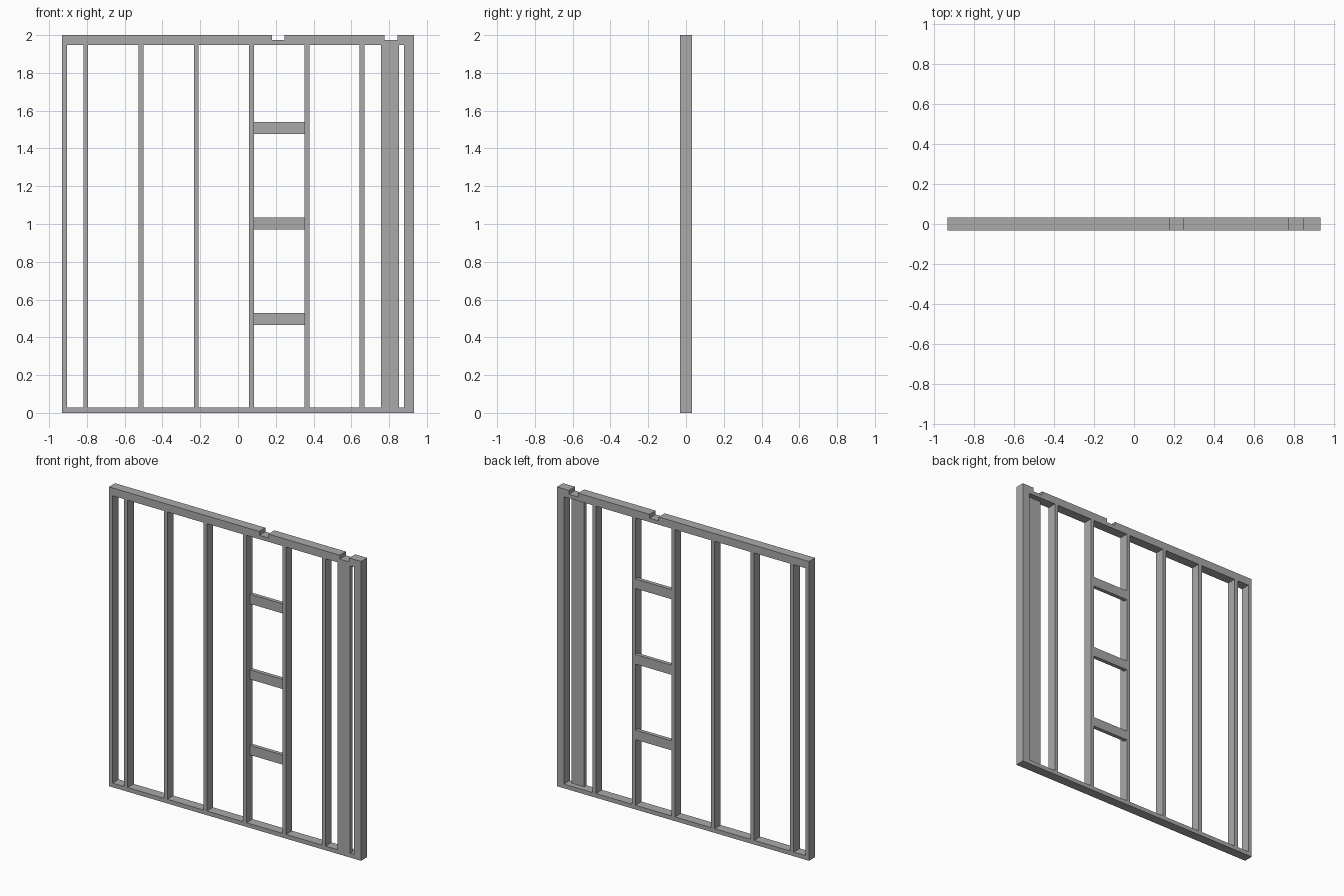
import bpy

cube = bpy.data.objects.get("Cube")
if cube:
    bpy.data.objects.remove(cube, do_unlink=True)

# One plain grey for the whole frame
grey = bpy.data.materials.new("frame grey")
grey.use_nodes = True
GREY = (0.4, 0.4, 0.4, 1)
grey.diffuse_color = GREY
grey.node_tree.nodes["Principled BSDF"].inputs["Base Color"].default_value = GREY

HALF = 0.932     # half wall length
DEPTH = 0.032    # half wall depth
THICK = 0.026    # timber thickness
TOP = 2.0
HEAD = TOP - 2 * THICK


def timber(name, x0, x1, z0, z1, y0=-DEPTH, y1=DEPTH):
    """Box-shaped timber between the given limits."""
    bpy.ops.mesh.primitive_cube_add(
        size=1, location=((x0 + x1) / 2, (y0 + y1) / 2, (z0 + z1) / 2))
    ob = bpy.context.object
    ob.name = ob.data.name = name
    ob.scale = (x1 - x0, y1 - y0, z1 - z0)
    bpy.ops.object.transform_apply(location=False, rotation=False, scale=True)
    ob.data.materials.append(grey)
    return ob


# Plates: a full-length lower pair and an upper top plate broken by two notches
timber("bottom_plate", -HALF, HALF, 0, THICK + 0.002)
timber("lower_top_plate", -HALF, HALF, HEAD, TOP - THICK)
cuts = [-HALF, 0.18, 0.247, 0.775, 0.844, HALF]
for x0, x1 in zip(cuts[::2], cuts[1::2]):
    timber("upper_top_plate", x0, x1, TOP - THICK, TOP)

# End studs, the left one doubled
foot = THICK + 0.002
timber("right_end_stud", -HALF, -HALF + THICK, foot, HEAD)
timber("left_end_stud", HALF - 2 * THICK, HALF, foot, HEAD)

# Evenly spaced intermediate studs
SPACING = 0.2926
studs = [-0.806 + i * SPACING for i in range(6)]
for x in studs:
    timber("stud", x - THICK / 2, x + THICK / 2, foot, HEAD)

# Flat board flush with the front
timber("flat_board", 0.757, 0.852, foot, HEAD, -DEPTH, -DEPTH + THICK)

# Flat blocking flush with the back, in one bay
for z in (0.498, 1.003, 1.508):
    timber("blocking", studs[3] + THICK / 2, studs[4] - THICK / 2,
           z - DEPTH, z + DEPTH, DEPTH - THICK, DEPTH)
